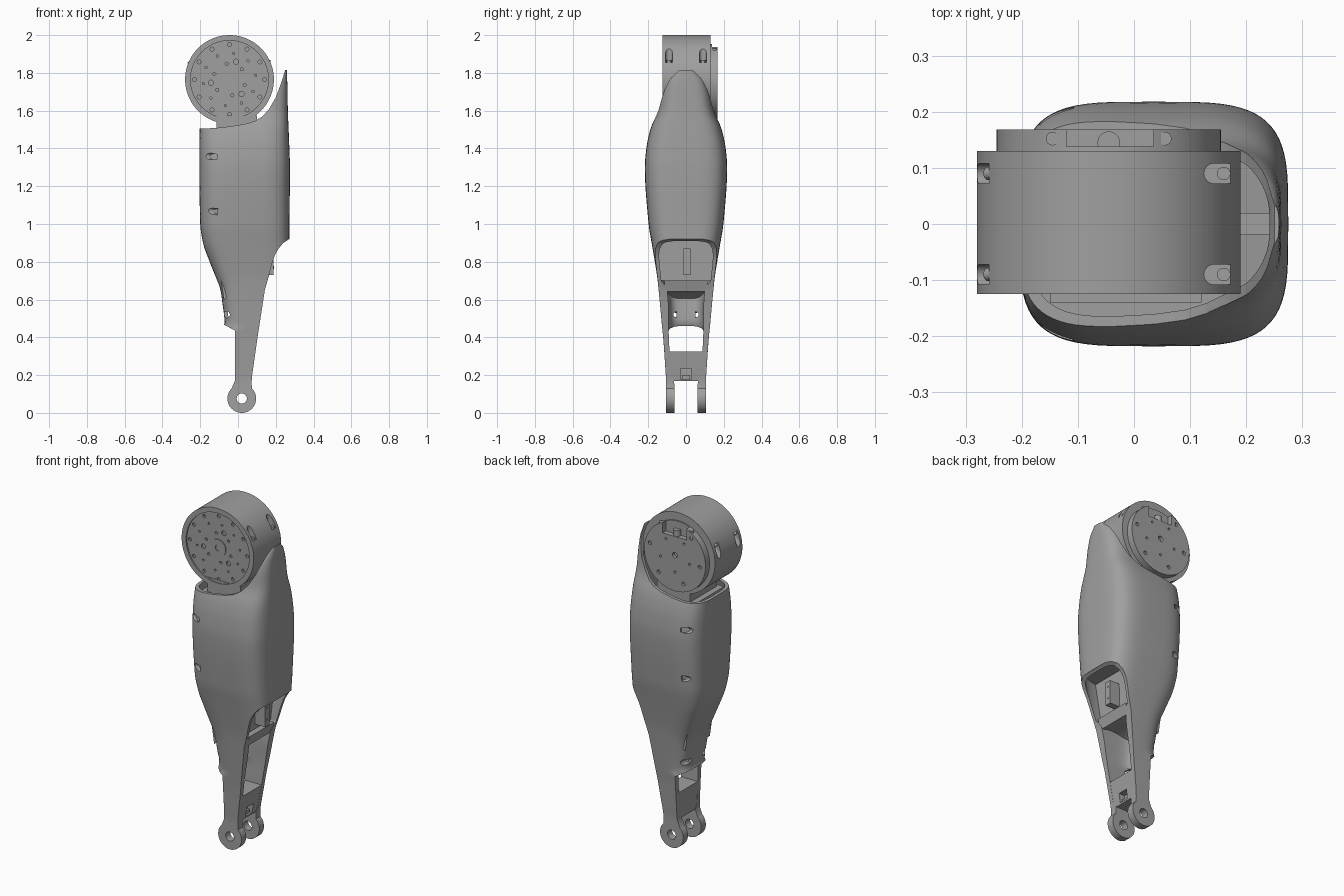
import bpy, bmesh
from math import sin, cos, pi, radians
from mathutils import Vector, Matrix

cube = bpy.data.objects.get("Cube")
if cube:
    bpy.data.objects.remove(cube, do_unlink=True)

grey = bpy.data.materials.new("mid grey")
grey.use_nodes = True
grey.diffuse_color = (0.35, 0.35, 0.35, 1)
grey.node_tree.nodes["Principled BSDF"].inputs["Base Color"].default_value = (0.35, 0.35, 0.35, 1)


# ---------- helpers ----------
def to_object(name, bm):
    bmesh.ops.recalc_face_normals(bm, faces=bm.faces)
    mesh = bpy.data.meshes.new(name)
    bm.to_mesh(mesh)
    bm.free()
    mesh.materials.append(grey)
    obj = bpy.data.objects.new(name, mesh)
    bpy.context.scene.collection.objects.link(obj)
    return obj


def add_rod(bm, start, end, r, sides):
    a, b = Vector(start), Vector(end)
    turn = (b - a).to_track_quat('Z', 'Y').to_matrix().to_4x4()
    bmesh.ops.create_cone(bm, cap_ends=True, segments=sides, radius1=r, radius2=r,
                          depth=(b - a).length, matrix=Matrix.Translation((a + b) / 2) @ turn)


def rods(name, items, sides=32):
    bm = bmesh.new()
    for start, end, r in items:
        add_rod(bm, start, end, r, sides)
    return to_object(name, bm)


def prism(name, points, y0, y1):
    bm = bmesh.new()
    face = bm.faces.new([bm.verts.new((x, y0, z)) for x, z in points])
    new = bmesh.ops.extrude_face_region(bm, geom=[face])["geom"]
    bmesh.ops.translate(bm, vec=(0, y1 - y0, 0),
                        verts=[v for v in new if isinstance(v, bmesh.types.BMVert)])
    if all(face not in f.edges[0].link_faces for f in bm.faces if f != face):
        bm.faces.ensure_lookup_table()
    return to_object(name, bm)


def box(name, x0, x1, y0, y1, z0, z1):
    return prism(name, [(x0, z0), (x1, z0), (x1, z1), (x0, z1)], y0, y1)


def combine(obj, cutter, operation='DIFFERENCE'):
    mod = obj.modifiers.new("cut", 'BOOLEAN')
    mod.operation, mod.solver, mod.object = operation, 'EXACT', cutter
    bpy.context.view_layer.update()
    mesh = bpy.data.meshes.new_from_object(obj.evaluated_get(bpy.context.evaluated_depsgraph_get()))
    obj.modifiers.clear()
    obj.data = mesh
    bpy.data.objects.remove(cutter, do_unlink=True)


# ---------- cover cross-sections: z, left x, right x, half width, wall ----------
SECTIONS = [
    (-0.05, -0.25, 0.275, 0.105, 0.043), (0.17, -0.25, 0.275, 0.105, 0.043),
    (0.20, -0.25, 0.275, 0.107, 0.025), (0.40, -0.25, 0.275, 0.121, 0.030),
    (0.46, -0.07, 0.275, 0.127, 0.034), (0.60, -0.085, 0.275, 0.140, 0.045),
    (0.66, -0.095, 0.275, 0.146, 0.045), (0.70, -0.11, 0.275, 0.150, 0.018),
    (0.80, -0.15, 0.275, 0.165, 0.018), (0.90, -0.185, 0.273, 0.182, 0.018),
    (1.00, -0.20, 0.273, 0.198, 0.018), (1.30, -0.205, 0.275, 0.218, 0.018),
    (1.40, -0.205, 0.272, 0.210, 0.018), (1.50, -0.203, 0.268, 0.189, 0.018),
    (1.60, -0.20, 0.264, 0.150, 0.018), (1.70, -0.20, 0.262, 0.132, 0.018),
    (1.78, -0.20, 0.260, 0.100, 0.018), (1.82, -0.20, 0.258, 0.05, 0.018),
    (1.90, -0.20, 0.255, 0.030, 0.018)]


def section(z):
    """Monotone cubic blend of the section table."""
    rows = SECTIONS
    i = next((k for k in range(len(rows) - 1) if z <= rows[k + 1][0]), len(rows) - 2)

    def slope(k, c):
        return (rows[k + 1][c] - rows[k][c]) / (rows[k + 1][0] - rows[k][0])

    def tangent(k, c):
        if k == 0 or k == len(rows) - 1:
            return 0
        a, b = slope(k - 1, c), slope(k, c)
        return 2 * a * b / (a + b) if a * b > 0 else 0

    h = rows[i + 1][0] - rows[i][0]
    t = (z - rows[i][0]) / h
    s = t * t * (3 - 2 * t)
    return [rows[i][c] * (1 - s) + rows[i + 1][c] * s
            + h * (t * (1 - t) ** 2 * tangent(i, c) - t * t * (1 - t) * tangent(i + 1, c))
            for c in range(1, 5)]


def loft(name, inset, count=79, sides=72):
    bm, rings = bmesh.new(), []
    for k in range(count):
        z = -0.05 + 1.95 * k / (count - 1)
        xl, xr, w, wall = section(z)
        half = (xr - xl) / 2 - inset * 0.018
        w -= inset * wall
        ring = []
        for j in range(sides):
            c, s = cos(2 * pi * j / sides), sin(2 * pi * j / sides)
            ring.append(bm.verts.new(((xl + xr) / 2 + half * abs(c) ** 0.51 * (1 if c > 0 else -1),
                                      w * abs(s) ** 0.51 * (1 if s > 0 else -1), z)))
        rings.append(ring)
    for a, b in zip(rings, rings[1:]):
        for j in range(sides):
            n = (j + 1) % sides
            bm.faces.new((a[j], a[n], b[n], b[j]))
    bm.faces.new(rings[0])
    bm.faces.new(rings[-1])
    return to_object(name, bm)


# ---------- leg cover with the two fork arms ----------
PIVOT = (0.02, 0.076)
lobe = [(PIVOT[0] + 0.076 * cos(radians(a)), PIVOT[1] + 0.076 * sin(radians(a)))
        for a in range(45, -226, -9)]
outline = [(-0.017, 0.17), (-0.015, 0.22), (-0.015, 0.435), (-0.07, 0.465), (-0.3, 0.465), (-0.3, 1.5),
           (-0.2, 1.505), (-0.12, 1.508), (-0.04, 1.517), (0.04, 1.53), (0.09, 1.545), (0.13, 1.57),
           (0.165, 1.61), (0.2, 1.67), (0.228, 1.745), (0.25, 1.815), (0.3, 1.82), (0.3, 0.925),
           (0.27, 0.92), (0.24, 0.9), (0.215, 0.87), (0.195, 0.835), (0.18, 0.79), (0.165, 0.73),
           (0.142, 0.65), (0.122, 0.52), (0.105, 0.41), (0.088, 0.29), (0.075, 0.2), (0.072, 0.16)] + lobe
cover = loft("leg_cover", 0)
combine(cover, prism("outline_cutter", outline, -0.4, 0.4), 'INTERSECT')
combine(cover, loft("hollow_cutter", 1))
holes = [((PIVOT[0], -0.3, PIVOT[1]), (PIVOT[0], 0.3, PIVOT[1]), 0.027)]
for side in (-1, 1):
    for z in (1.36, 1.07):
        holes.append(((-0.3, side * 0.194, z + 0.01), (-0.108, side * 0.194, z - 0.005), 0.017))
    holes.append(((-0.06, side * 0.2, 0.52), (-0.06, side * 0.05, 0.52), 0.017))
combine(cover, rods("hole_cutter", holes))

# ---------- inner frame inside the cover ----------
core = loft("inner_frame", 0.6)
combine(core, prism("frame_cutter", [(-0.3, 0.7), (0.12, 0.7), (0.125, 0.95), (0.25, 0.97), (0.25, 1.0),
                                     (0.16, 1.02), (0.16, 1.46), (-0.3, 1.46)], -0.4, 0.4), 'INTERSECT')
box("frame_rib", 0.15, 0.255, -0.02, 0.02, 0.99, 1.4)
box("connector_block", 0.11, 0.187, -0.014, 0.024, 0.73, 0.87)
rods("connector_screws", [((0.18, 0.005, z), (0.19, 0.005, z), 0.008) for z in (0.77, 0.84)])

# ---------- bridges between the fork arms ----------
prism("upper_bridge", [(0.155, 0.702), (-0.09, 0.702), (-0.075, 0.6), (-0.03, 0.63), (0.03, 0.65),
                       (0.08, 0.655), (0.138, 0.642)], -0.115, 0.115)
bridge = prism("lower_bridge", [(-0.014, 0.17), (0.07, 0.17), (0.074, 0.2), (0.092, 0.325), (-0.014, 0.325)],
               -0.095, 0.095)
combine(bridge, box("notch_cutter", 0.04, 0.2, -0.03, 0.03, 0.18, 0.235))
box("notch_pin", 0.02, 0.06, -0.022, 0.022, 0.17, 0.2)

# ---------- motor drum ----------
CX, CZ = -0.045, 1.765


def at(r, degrees, y):
    return (CX + r * cos(radians(degrees)), y, CZ + r * sin(radians(degrees)))


def ring(count, r, hole, y0, y1, start=0):
    return [(at(r, start + 360 * k / count, y0), at(r, start + 360 * k / count, y1), hole)
            for k in range(count)]


drum = rods("motor_drum", [(at(0, 0, -0.125), at(0, 0, 0.13), 0.235)], 96)
combine(drum, rods("face_cutter", [(at(0, 0, -0.2), at(0, 0, -0.117), 0.206)], 72))
for circle in (ring(12, 0.186, 0.01, -0.2, -0.107), ring(3, 0.1, 0.014, -0.2, -0.107, 70),
               ring(6, 0.085, 0.008, -0.2, -0.107, 40), ring(10, 0.14, 0.006, -0.2, -0.107, 9)):
    combine(drum, rods("screw_hole_cutter", circle, 16))

# screw pockets around the drum: round-ended slots, then a screw in each
slot = [(0.143 + 0.018 * cos(radians(a)), 0.018 * sin(radians(a))) for a in range(90, 271, 15)]
slot += [(0.3, -0.018), (0.3, 0.018)]
for turn in (0, 133):
    spin = (Matrix.Translation((CX, 0, CZ)) @ Matrix.Rotation(-radians(turn), 4, 'Y')
            @ Matrix.Translation((-CX, 0, -CZ)))
    for y in (-0.09, 0.09):
        pocket = prism("pocket_cutter", slot, -2.1, -1.855)
        pocket.data.transform(spin @ Matrix.Translation((0, y, 0)) @ Matrix.Rotation(-pi / 2, 4, 'X'))
        combine(drum, pocket)
        screw = rods("pocket_screw", [((0.16, y, 1.845), (0.16, y, 1.868), 0.012)], 16)
        screw.data.transform(spin)

# front hub
hub = rods("front_hub", [(at(0, 0, -0.122), at(0, 0, -0.11), 0.05)])
combine(hub, rods("hub_cutter", [(at(0, 0, -0.2), at(0, 0, -0.112), 0.018)]))

# rear cover plate with wiring pocket
plate = rods("rear_plate", [(at(0, 0, 0.125), at(0, 0, 0.168), 0.2)], 72)
plate.data.transform(Matrix.Translation((0, 0, -0.012)))
combine(plate, box("wiring_cutter", -0.12, 0.035, 0.138, 0.3, 1.875, 2.1))
combine(plate, rods("plate_hole_cutter",
                    ring(6, 0.165, 0.011, 0.155, 0.3, 10) + ring(5, 0.1, 0.007, 0.155, 0.3, 54)
                    + [(at(0, 0, 0.15), at(0, 0, 0.3), 0.016)], 16))
rods("wiring_plug", [((CX, 0.145, 1.87), (CX, 0.145, 1.91), 0.02)])
rods("plate_screws", [((x, 0.152, 1.88), (x, 0.152, z), 0.012) for x, z in ((-0.145, 1.932), (0.055, 1.93))], 16)

# neck joining the drum to the frame
box("drum_neck", -0.115, 0.1, -0.12, 0.125, 1.44, 1.575)
box("neck_flange", -0.15, 0.12, -0.14, 0.15, 1.44, 1.49)

# ---------- smooth shading ----------
bpy.ops.object.select_all(action='DESELECT')
for obj in bpy.context.scene.objects:
    if obj.type == 'MESH':
        obj.select_set(True)
        bpy.context.view_layer.objects.active = obj
bpy.ops.object.shade_smooth_by_angle(angle=radians(32))
